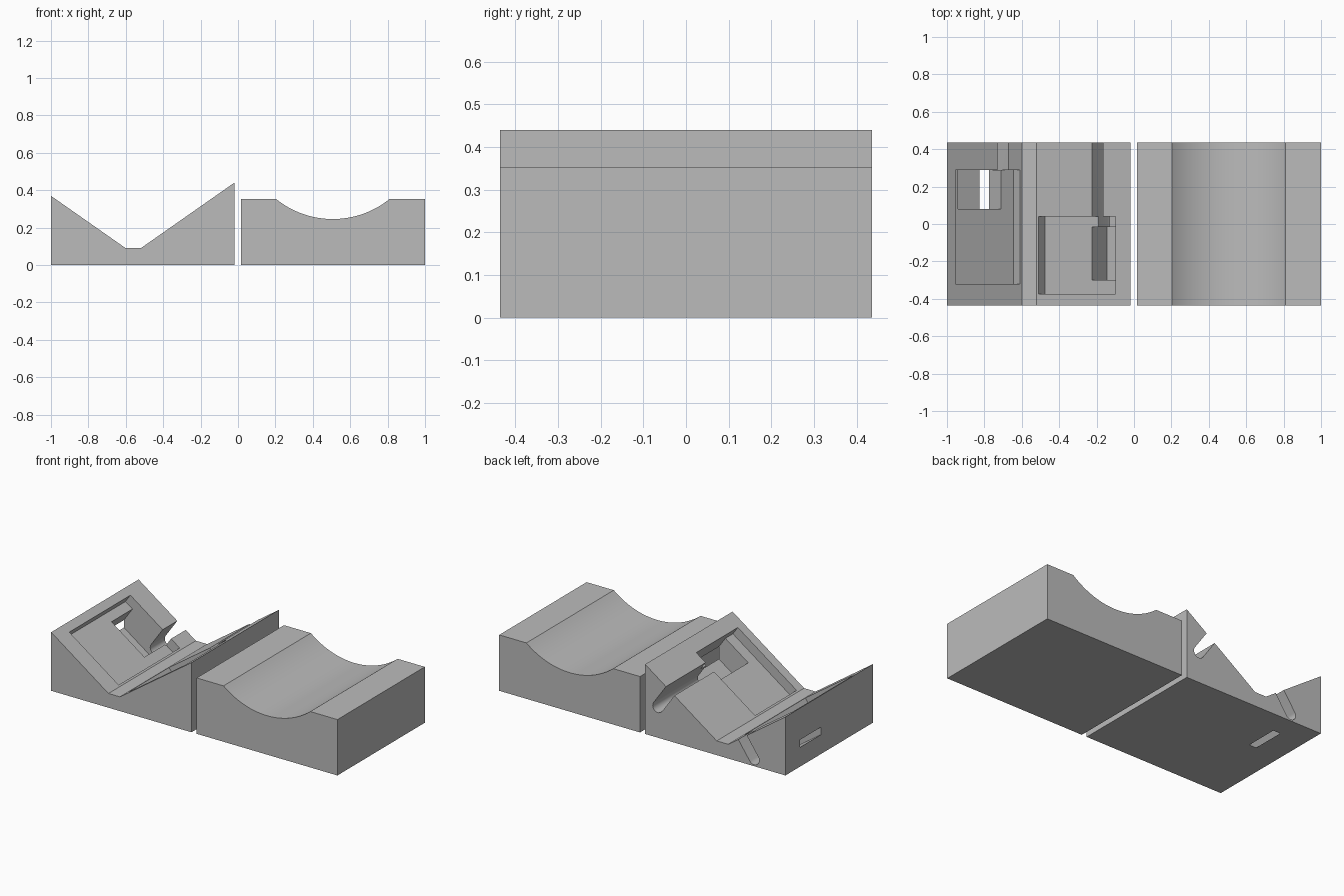
import bpy, bmesh
from math import sin, cos, pi, radians, asin

cube = bpy.data.objects.get("Cube")
if cube:
    bpy.data.objects.remove(cube, do_unlink=True)

grey = bpy.data.materials.new("plain_grey")
grey.use_nodes = True
COLOR = (0.5, 0.5, 0.5, 1)
grey.diffuse_color = COLOR
grey.node_tree.nodes["Principled BSDF"].inputs["Base Color"].default_value = COLOR

HALF = 0.436            # half depth of both blocks
SLOPE = radians(35)


def prism(name, profile, y0, y1):
    """Extrude an (x, z) profile along y."""
    bm = bmesh.new()
    face = bm.faces.new([bm.verts.new((x, y0, z)) for x, z in profile])
    new = bmesh.ops.extrude_face_region(bm, geom=[face])["geom"]
    moved = [v for v in new if isinstance(v, bmesh.types.BMVert)]
    bmesh.ops.translate(bm, verts=moved, vec=(0, y1 - y0, 0))
    bmesh.ops.recalc_face_normals(bm, faces=bm.faces)
    mesh = bpy.data.meshes.new(name)
    bm.to_mesh(mesh)
    bm.free()
    mesh.materials.append(grey)
    obj = bpy.data.objects.new(name, mesh)
    bpy.context.collection.objects.link(obj)
    return obj


def activate(obj):
    bpy.ops.object.select_all(action="DESELECT")
    obj.select_set(True)
    bpy.context.view_layer.objects.active = obj


def cut(target, cutter):
    cutter.hide_render = True
    activate(target)
    mod = target.modifiers.new("cut", "BOOLEAN")
    mod.operation = "DIFFERENCE"
    mod.solver = "EXACT"
    mod.object = cutter
    bpy.ops.object.modifier_apply(modifier=mod.name)
    bpy.data.objects.remove(cutter, do_unlink=True)


def on_slope(origin, angle, points):
    """Map (distance along slope, height off slope) to (x, z)."""
    c, s = cos(angle), sin(angle)
    return [(origin[0] + a * c - n * s, origin[1] + a * s + n * c) for a, n in points]


def box_profile(a0, a1, depth):
    return [(a0, 0.05), (a0, -depth), (a1, -depth), (a1, 0.05)]


def groove_profile(mid, depth, r=0.036, steps=16):
    arc = [(mid - r * cos(pi * i / steps), -depth - r * sin(pi * i / steps))
           for i in range(steps + 1)]
    return [(mid - r, 0.05)] + arc + [(mid + r, 0.05)]


# Block with two facing slopes
valley = prism("valley_block",
               [(-1, 0), (-1, 0.37), (-0.6, 0.09), (-0.52, 0.09), (-0.02, 0.44), (-0.02, 0)],
               -HALF, HALF)

# Each slope: shallow tray, deep pocket, round-bottomed wire groove to the back
slopes = [
    ((-1, 0.37), -SLOPE, [
        (box_profile(0.055, 0.476, 0.06), -0.32, 0.29),
        (box_profile(0.115, 0.396, 0.203), 0.08, 0.29),
        (groove_profile(0.366, 0.14), 0.285, 0.5)]),
    ((-0.52, 0.09), SLOPE, [
        (box_profile(0.012, 0.513, 0.06), -0.375, 0.04),
        (box_profile(0.318, 0.513, 0.203), -0.3, -0.015),
        (groove_profile(0.397, 0.15), -0.02, 0.5)]),
]
for origin, angle, recesses in slopes:
    for profile, y0, y1 in recesses:
        cut(valley, prism("recess_cutter", on_slope(origin, angle, profile), y0, y1))

# Block with a rounded cradle
TOP, SAG, HALF_CHORD, MID = 0.353, 0.107, 0.303, 0.507
R = (HALF_CHORD ** 2 + SAG ** 2) / (2 * SAG)
sweep = asin(HALF_CHORD / R)
STEPS = 40
cradle_arc = []
for i in range(STEPS + 1):
    t = sweep * (2 * i / STEPS - 1)
    cradle_arc.append((MID + R * sin(t), TOP - SAG + R - R * cos(t)))
cradle = prism("cradle_block",
               [(0.016, 0), (0.016, TOP)] + cradle_arc + [(1, TOP), (1, 0)],
               -HALF, HALF)

for block in (valley, cradle):
    activate(block)
    bpy.ops.object.shade_smooth_by_angle(angle=radians(25))
